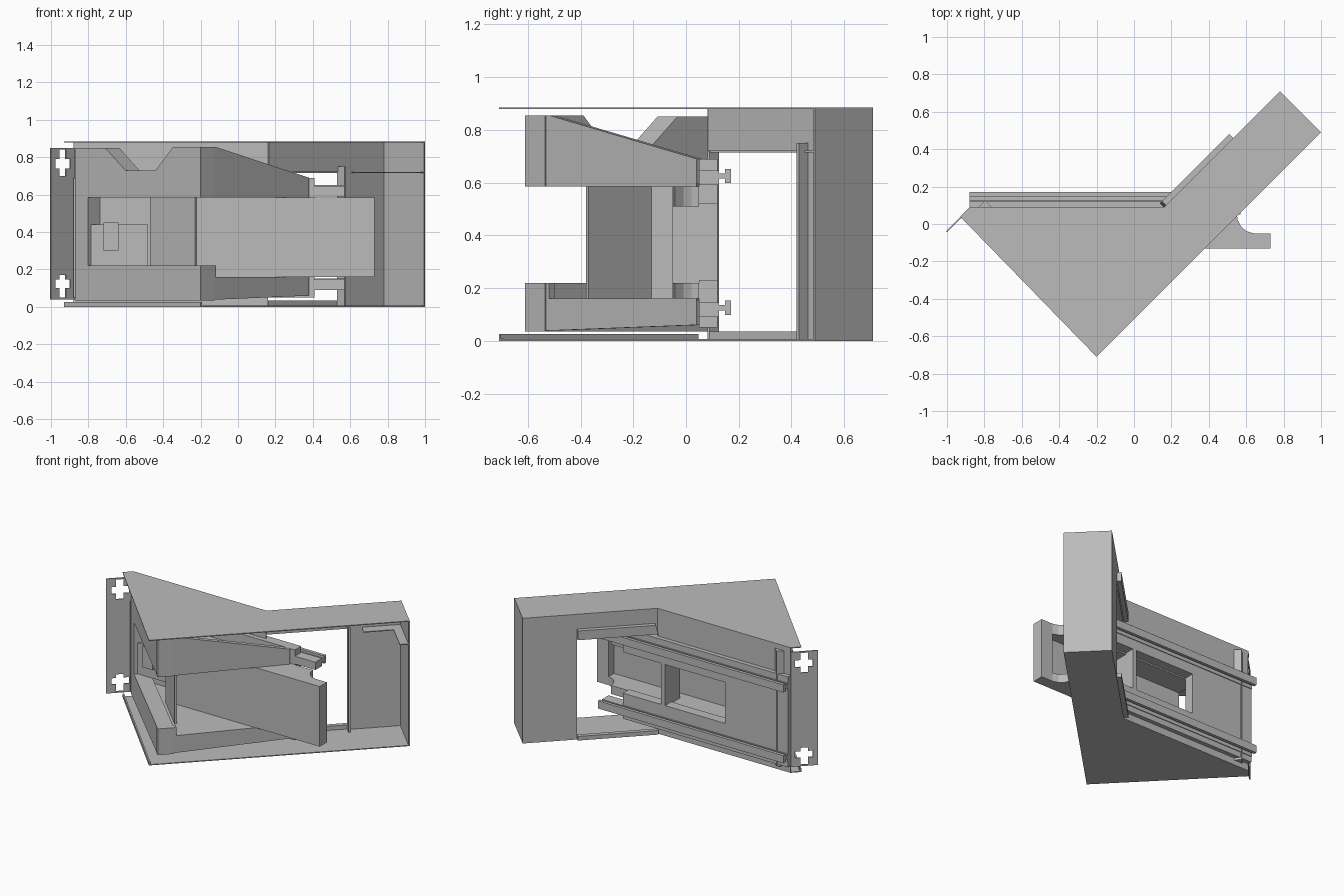
import bpy
import bmesh
from mathutils import Vector

cube = bpy.data.objects.get("Cube")
if cube:
    bpy.data.objects.remove(cube, do_unlink=True)

grey = bpy.data.materials.new("plain_grey")
grey.use_nodes = True
grey.diffuse_color = (0.5, 0.5, 0.5, 1)
grey.node_tree.nodes["Principled BSDF"].inputs["Base Color"].default_value = (0.5, 0.5, 0.5, 1)

UP = Vector((0, 0, 1))


def extrude(name, points, offset):
    """Solid made by sweeping a flat outline along an offset."""
    bm = bmesh.new()
    face = bm.faces.new([bm.verts.new(p) for p in points])
    moved = bmesh.ops.extrude_face_region(bm, geom=[face], use_keep_orig=True)
    verts = [g for g in moved["geom"] if isinstance(g, bmesh.types.BMVert)]
    bmesh.ops.translate(bm, verts=verts, vec=offset)
    bmesh.ops.recalc_face_normals(bm, faces=bm.faces)
    mesh = bpy.data.meshes.new(name)
    bm.to_mesh(mesh)
    bm.free()
    mesh.materials.append(grey)
    obj = bpy.data.objects.new(name, mesh)
    bpy.context.collection.objects.link(obj)
    return obj


def prism(name, plan, low, high):
    return extrude(name, [Vector((x, y, low)) for x, y in plan], UP * (high - low))


def box(name, xs, ys, zs):
    plan = [(xs[0], ys[0]), (xs[1], ys[0]), (xs[1], ys[1]), (xs[0], ys[1])]
    return prism(name, plan, *zs)


def wall(name, start, end, thick, outline):
    """Upright wall; outline is (fraction along, height), thickness goes left of travel."""
    a, b = Vector((*start, 0)), Vector((*end, 0))
    side = UP.cross((b - a).normalized())
    return extrude(name, [a.lerp(b, t) + UP * z for t, z in outline], side * thick)


def span(low, high, t0=0, t1=1):
    return [(t0, low), (t1, low), (t1, high), (t0, high)]


# Outer case: top, bottom and closed sides
TOP = 0.885
WEST, SOUTH, EAST, NORTH = (-0.93, 0.04), (-0.2, -0.71), (1, 0.49), (0.78, 0.71)
INNER, BACK, JAMB = (0.16, 0.09), (-0.88, 0.09), (0.53, 0.46)
plan = [WEST, SOUTH, EAST, NORTH, INNER, BACK]
prism("case_top", plan, TOP - 0.006, TOP)
prism("case_bottom", plan, 0, 0.006)
wall("end_wall", EAST, NORTH, 0.008, span(0, TOP))
wall("arm_back_wall", NORTH, JAMB, 0.008, span(0, TOP))
wall("doorway_lintel", JAMB, INNER, 0.008, span(0.72, TOP))
wall("back_lintel", INNER, BACK, 0.008, span(0.69, TOP))
wall("back_sill", INNER, BACK, 0.008, span(0, 0.05))
wall("front_lip", WEST, SOUTH, 0.01, span(0, 0.025))
wall("doorway_head_lip", INNER, JAMB, 0.03, [(0, 0.715), (1, 0.715), (1, 0.78), (0.03, 0.78)])
wall("doorway_sill_lip", INNER, JAMB, 0.03, span(0.006, 0.035))
wall("doorway_jamb", (0.53, 0.46), (0.57, 0.42), 0.012, span(0.006, 0.75))
prism("arm_ceiling", [(0.6, 0.53), NORTH, EAST, (0.95, 0.45), (0.79, 0.61), (0.65, 0.47)], 0.715, 0.721)

# Latch plate with two cross cutouts
latch_start, latch_end = Vector((-1, -0.045)), Vector((-0.87, 0.085))
SLIM, TALL = [(0.10, 0.145), (0.74, 0.79)], [(0.05, 0.17), (0.70, 0.84)]
columns = [(0, 0.19, []), (0.19, 0.35, SLIM), (0.35, 0.62, TALL), (0.62, 0.81, SLIM), (0.81, 1, [])]
for t0, t1, gaps in columns:
    edges = [0.04] + [z for gap in gaps for z in gap] + [0.85]
    for low, high in zip(edges[::2], edges[1::2]):
        wall("latch_plate", latch_start, latch_end, 0.008, span(low, high, t0, t1))

# Wedge shaped guides above and below the slot
LEFT, TIP, RIGHT = (-0.87, 0.05), (-0.2, -0.61), (0.38, 0.04)
wall("upper_left_wall", LEFT, TIP, 0.106,
     [(0, 0.585), (1, 0.585), (1, 0.855), (0.78, 0.855), (0.64, 0.73), (0.4, 0.73), (0.24, 0.85), (0, 0.85)])
wall("upper_right_wall", TIP, RIGHT, 0.03,
     [(0, 0.585), (1, 0.595), (1, 0.69), (0.14, 0.855), (0, 0.855)])
prism("upper_shelf", [LEFT, TIP, RIGHT], 0.585, 0.61)
wall("lower_left_wall", LEFT, TIP, 0.106, span(0.035, 0.22))
wall("lower_right_wall", TIP, RIGHT, 0.03,
     [(0, 0.035), (1, 0.06), (1, 0.155), (0.14, 0.16), (0.14, 0.22), (0, 0.22)])
prism("lower_shelf", [LEFT, TIP, RIGHT], 0.135, 0.16)
wall("guide_post", LEFT, TIP, 0.106, span(0.2, 0.6, 0, 0.1))

# Rear panel with a window, a cross rib and runners
PANEL = (0.05, 0.12)
box("panel_solid_end", (-0.88, -0.39), PANEL, (0.05, 0.69))
box("panel_top_beam", (-0.39, 0.41), PANEL, (0.52, 0.69))
box("panel_bottom_beam", (-0.39, 0.41), PANEL, (0.05, 0.23))
box("cross_rib", (0.08, 0.11), (-0.05, 0.12), (0.2, 0.54))
for centre in (0.125, 0.625):
    box("runner_stem", (-0.88, 0.57), (0.1, 0.15), (centre - 0.01, centre + 0.01))
    box("runner_head", (-0.88, 0.57), (0.148, 0.17), (centre - 0.027, centre + 0.027))
    box("runner_base", (-0.88, 0.57), (0.05, 0.125), (centre - 0.035, centre + 0.02))

# Mechanism on the inside of the panel
box("mechanism_block", (-0.8, -0.48), (0, 0.06), (0.22, 0.44))
box("mechanism_button", (-0.72, -0.64), (-0.04, 0.06), (0.3, 0.45))

# Sliding tongue, its rounded flanges and the slanted stop
box("tongue_plate", (-0.47, 0.73), (-0.13, -0.11), (0.16, 0.585))
box("tongue_end", (0.64, 0.73), (-0.12, -0.05), (0.2, 0.55))
curve = [(0.64, -0.05), (0.6, -0.038), (0.57, -0.01), (0.555, 0.02), (0.55, 0.05)]
flange = [(-0.47, -0.12), (0.73, -0.12), (0.73, -0.05)] + curve + [(-0.47, 0.05)]
prism("upper_flange", flange, 0.51, 0.585)
prism("lower_flange", flange, 0.16, 0.22)
wall("slanted_stop", (-0.47, -0.14), (-0.23, -0.38), 0.015, span(0.16, 0.585))
